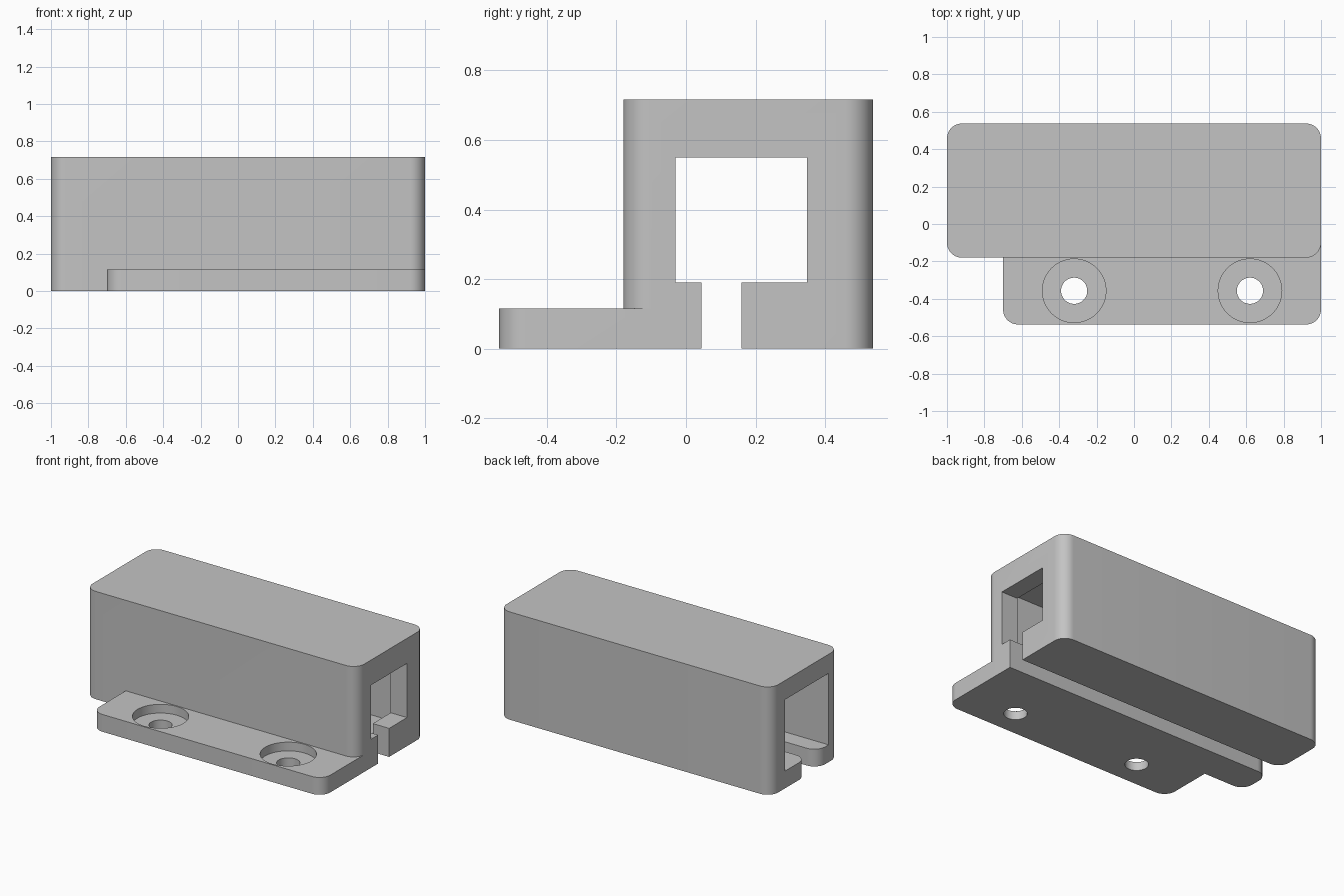
import bpy, bmesh, math

if "Cube" in bpy.data.objects:
    bpy.data.objects.remove(bpy.data.objects["Cube"])

# Single grey plastic material
grey = bpy.data.materials.new("plain_grey")
grey.use_nodes = True
colour = (0.55, 0.55, 0.55, 1)
grey.diffuse_color = colour
grey.node_tree.nodes["Principled BSDF"].inputs["Base Color"].default_value = colour

R = 0.08  # corner radius shared by all rounded corners


def arc(cx, cy, r, start, end, steps=12):
    """Points on an arc, angles in degrees."""
    angles = [math.radians(start + (end - start) * i / steps) for i in range(steps + 1)]
    return [(cx + r * math.cos(a), cy + r * math.sin(a)) for a in angles]


def rounded_rect(x0, x1, y0, y1, rounded=("bl", "br", "tr", "tl")):
    """Plan outline with the named corners rounded."""
    corners = {"bl": (x0, y0, 1, 1, 180), "br": (x1, y0, -1, 1, 270),
               "tr": (x1, y1, -1, -1, 0), "tl": (x0, y1, 1, -1, 90)}
    pts = []
    for key, (x, y, sx, sy, a) in corners.items():
        pts += arc(x + sx * R, y + sy * R, R, a, a + 90) if key in rounded else [(x, y)]
    return pts


def prism(name, outline, z0, z1):
    """Extrude a plan outline from z0 to z1."""
    bm = bmesh.new()
    face = bm.faces.new([bm.verts.new((x, y, z0)) for x, y in outline])
    out = bmesh.ops.extrude_face_region(bm, geom=[face])
    for v in out["geom"]:
        if isinstance(v, bmesh.types.BMVert):
            v.co.z = z1
    bmesh.ops.recalc_face_normals(bm, faces=bm.faces)
    mesh = bpy.data.meshes.new(name)
    bm.to_mesh(mesh)
    bm.free()
    mesh.materials.append(grey)
    obj = bpy.data.objects.new(name, mesh)
    bpy.context.collection.objects.link(obj)
    return obj


def combine(target, tool, operation):
    """Apply a boolean and discard the tool."""
    tool.hide_render = True
    mod = target.modifiers.new(operation, "BOOLEAN")
    mod.operation, mod.solver, mod.object = operation, "EXACT", tool
    bpy.context.view_layer.objects.active = target
    bpy.ops.object.modifier_apply(modifier=mod.name)
    bpy.data.objects.remove(tool)


# Housing block and the mounting flange along its front
housing = prism("channel_housing", rounded_rect(-1, 1, -0.18, 0.537), 0, 0.717)
flange = prism("mounting_flange", rounded_rect(-0.7, 1, -0.537, -0.095, ("bl", "br")), 0, 0.115)
combine(housing, flange, "UNION")

# Wide cavity, open at the left end and stopped by an end wall
cavity = prism("cavity_cutter", rounded_rect(-1.2, 0.88, -0.07, 0.388, ()), 0.115, 0.59)
combine(housing, cavity, "DIFFERENCE")

# Smaller window through the end wall
window = prism("window_cutter", rounded_rect(0.7, 1.2, -0.03, 0.348, ()), 0.19, 0.55)
combine(housing, window, "DIFFERENCE")

# Floor slot whose mouth flares with rounded lips
S0, S1 = 0.045, 0.16
slot_outline = ([(1.2, S0), (1.2, S1)]
                + arc(-1 + R, S1 + R, R, 270, 180)
                + [(-1.2, S1 + R), (-1.2, S0 - R)]
                + arc(-1 + R, S0 - R, R, 180, 90))
combine(housing, prism("slot_cutter", slot_outline, -0.1, 0.25), "DIFFERENCE")

# Counterbored screw holes
for x in (-0.32, 0.62):
    for radius, bottom in ((0.17, 0.057), (0.07, -0.1)):
        circle = arc(x, -0.357, radius, 0, 360, 64)[:-1]
        combine(housing, prism("hole_cutter", circle, bottom, 0.2), "DIFFERENCE")

# Smooth rounded corners, crisp edges
bpy.ops.object.select_all(action="DESELECT")
housing.select_set(True)
bpy.context.view_layer.objects.active = housing
bpy.ops.object.shade_smooth_by_angle(angle=math.radians(30))
